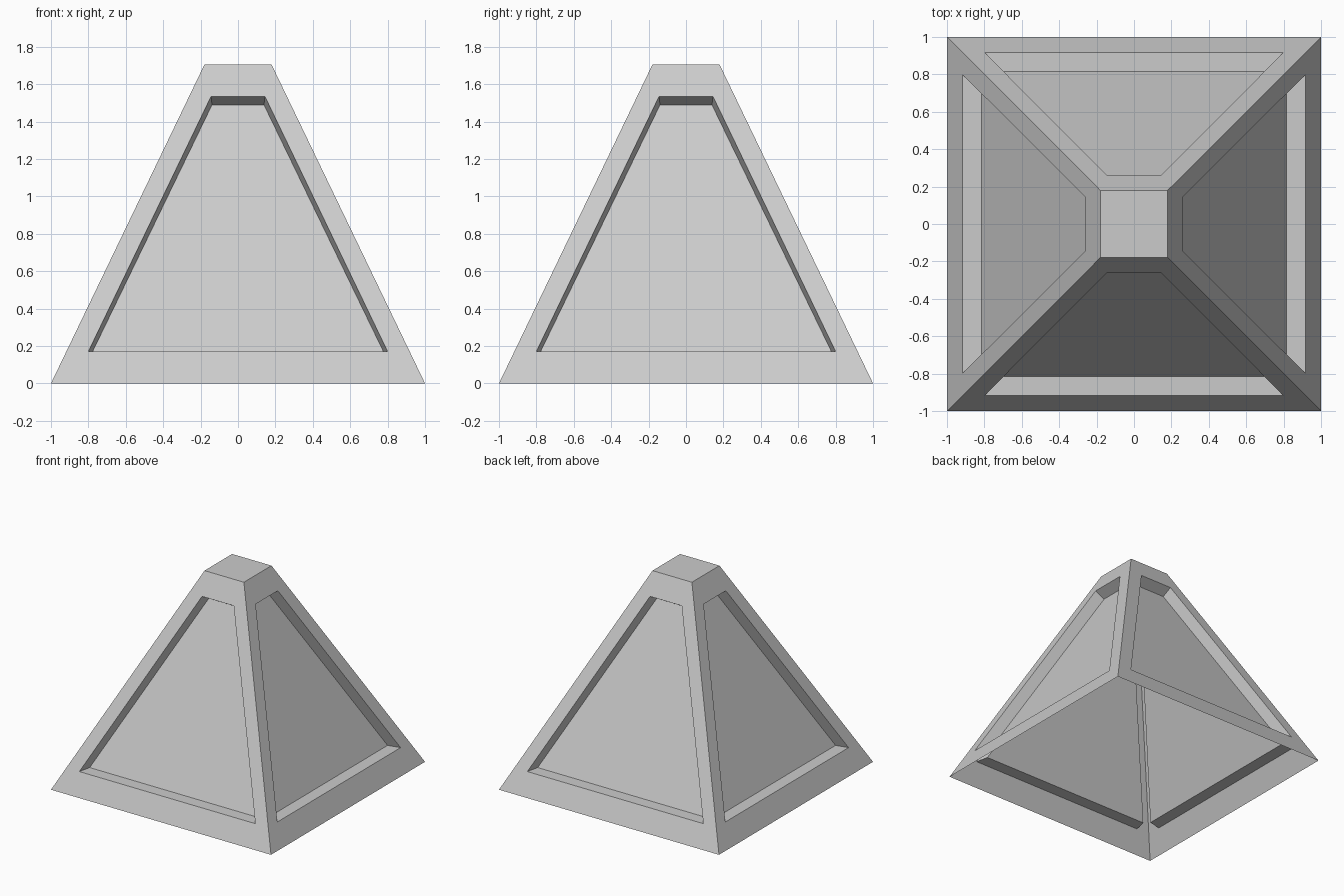
import bpy, bmesh
from math import pi
from mathutils import Matrix

if "Cube" in bpy.data.objects:
    bpy.data.objects.remove(bpy.data.objects["Cube"])

BASE, TOP, HEIGHT = 1.0, 0.179, 1.706


def slope_y(z):
    # y of the front sloping face at height z
    return -(BASE + (TOP - BASE) * z / HEIGHT)


def ring(xb, zb, xt, zt, inset=0.0):
    # four corners of a trapezoid parallel to the front face
    return [(-xb, slope_y(zb) + inset, zb), (xb, slope_y(zb) + inset, zb),
            (xt, slope_y(zt) + inset, zt), (-xt, slope_y(zt) + inset, zt)]


rings = [ring(BASE, 0, TOP, HEIGHT),                 # outer edge of the wall
         ring(0.80, 0.171, 0.144, 1.535),            # edge of the opening
         ring(0.777, 0.171, 0.139, 1.489, 0.102)]    # sunken panel

bm = bmesh.new()

# Four walls: frame, recess sides and sunken panel (open underneath)
for k in range(4):
    rot = Matrix.Rotation(k * pi / 2, 3, 'Z')
    vs = [[bm.verts.new(rot @ bm.verts.new(p).co) for p in r] for r in rings]
    for a, b in zip(vs, vs[1:]):
        for i in range(4):
            j = (i + 1) % 4
            bm.faces.new((a[i], a[j], b[j], b[i]))
    bm.faces.new(vs[2])

# Flat top cap
bm.faces.new([bm.verts.new((x * TOP, y * TOP, HEIGHT))
              for x, y in ((-1, -1), (1, -1), (1, 1), (-1, 1))])

# Drop construction points and weld the corners
bmesh.ops.delete(bm, geom=[v for v in bm.verts if not v.link_faces], context='VERTS')
bmesh.ops.remove_doubles(bm, verts=bm.verts, dist=0.0005)

mesh = bpy.data.meshes.new("panelled_pyramid")
bm.to_mesh(mesh)
bm.free()
bpy.context.collection.objects.link(bpy.data.objects.new("panelled_pyramid", mesh))
